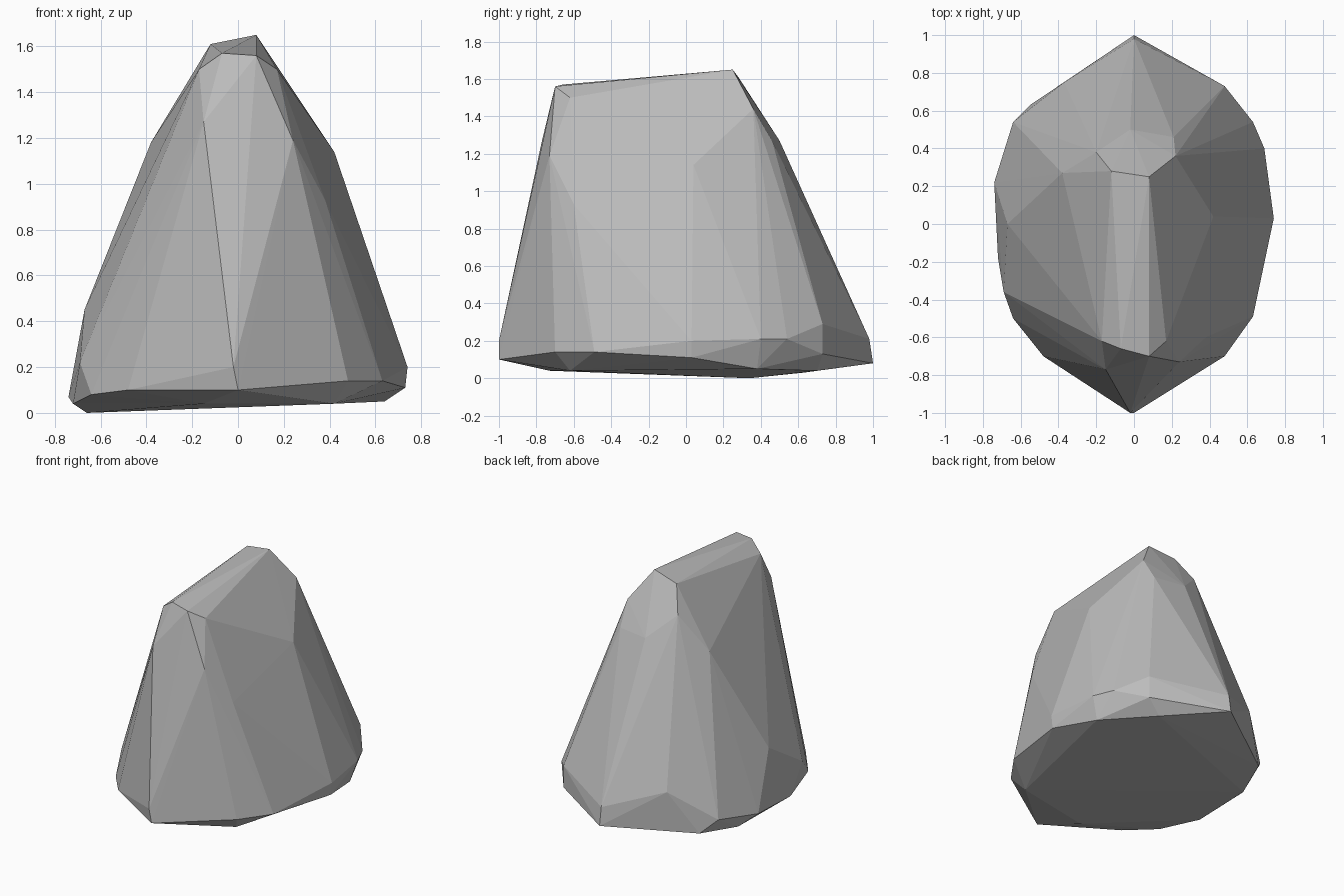
import bpy
import bmesh
from mathutils import Vector

# Remove the default cube only
default_cube = bpy.data.objects.get("Cube")
if default_cube:
    bpy.data.objects.remove(default_cube, do_unlink=True)

UNIT = 0.01  # corner positions are given in hundredths


def make_material(name, color):
    material = bpy.data.materials.new(name)
    material.use_nodes = True
    material.diffuse_color = color
    shader = material.node_tree.nodes["Principled BSDF"]
    shader.inputs["Base Color"].default_value = color
    shader.inputs["Roughness"].default_value = 0.9
    return material


def make_chiselled_stone(name, bands, material):
    """Wrap a tight faceted skin around the corner bands of a stone."""
    bm = bmesh.new()
    for band in bands:
        for corner in band:
            bm.verts.new(Vector(corner) * UNIT)
    hull = bmesh.ops.convex_hull(bm, input=bm.verts[:])
    # Drop corners that fall inside the skin
    inside = [v for v in hull["geom_interior"] if isinstance(v, bmesh.types.BMVert)]
    bmesh.ops.delete(bm, geom=inside, context="VERTS")
    bmesh.ops.recalc_face_normals(bm, faces=bm.faces[:])
    for face in bm.faces:
        face.smooth = False
    mesh = bpy.data.meshes.new(name)
    bm.to_mesh(mesh)
    bm.free()
    mesh.materials.append(material)
    stone = bpy.data.objects.new(name, mesh)
    bpy.context.scene.collection.objects.link(stone)
    return stone


# Narrow crest running front to back
crest = [
    (-12, 28, 161), (8, 25, 165), (-7, -66, 157), (8, -70, 156),
    (17, -62, 150), (-17, -62, 150), (22, 36, 144), (-20, 38, 144),
]

# Shoulders below the crest
shoulders = [
    (-2, 50, 127), (21, 46, 127), (42, 4, 114), (24, -73, 119),
    (-15, -77, 127), (-38, 27, 118),
]

# Broad flanks
flanks = [
    (-2, -81, 97), (38, -60, 93), (24, -77, 76), (-26, -76, 74),
    (-40, -20, 97), (-41, -45, 72), (-67, 0, 45), (16, 65, 77), (-2, 70, 74),
]

# Widest rim near the ground
rim = [
    (-2, -100, 20), (48, -70, 14), (63, -49, 14), (74, 3, 20), (69, 40, 21),
    (63, 54, 21), (48, 73, 29), (48, 73, 13), (0, 98, 21), (-37, 75, 33),
    (-64, 54, 12), (-69, -36, 22), (-64, -50, 8), (-48, -70, 10),
]

# Undercut base
base = [
    (0, -100, 10), (42, -62, 4), (73, 3, 11), (64, 38, 5), (37, 70, 4),
    (0, 100, 8), (-55, 63, 3), (-74, 22, 7), (-66, 34, 0), (-72, -18, 4),
    (-15, -73, 4),
]

stone_grey = make_material("stone_grey", (0.5, 0.5, 0.5, 1.0))
make_chiselled_stone("boulder", [crest, shoulders, flanks, rim, base], stone_grey)
